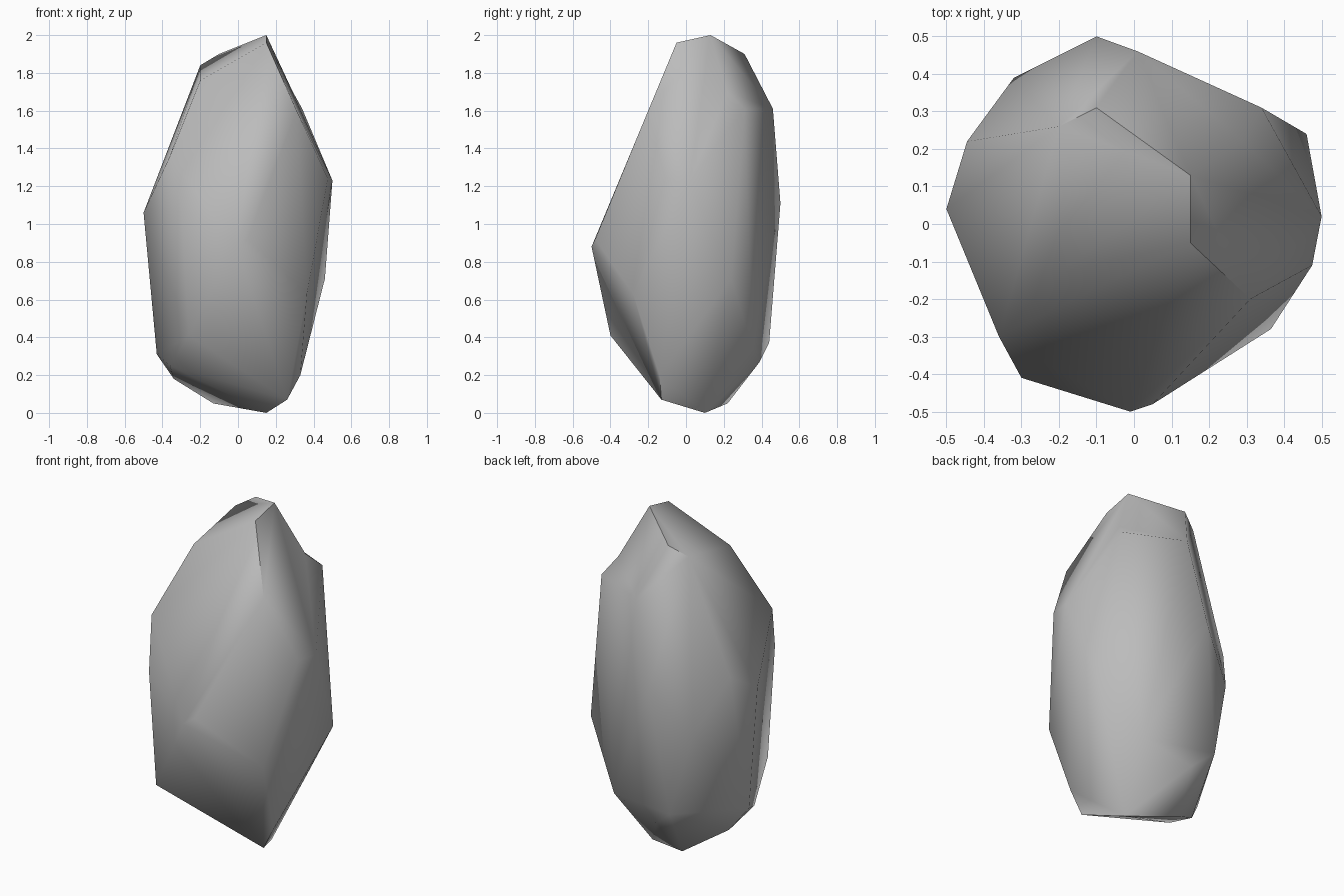
import bpy
import bmesh
import math
from mathutils import Vector

default_cube = bpy.data.objects.get("Cube")
if default_cube:
    bpy.data.objects.remove(default_cube, do_unlink=True)


def make_material(name, color):
    material = bpy.data.materials.new(name)
    material.use_nodes = True
    material.diffuse_color = color
    shader = next(n for n in material.node_tree.nodes if n.type == "BSDF_PRINCIPLED")
    shader.inputs["Base Color"].default_value = color
    shader.inputs["Roughness"].default_value = 1
    return material


def dent_ridge(bm, start, end, target):
    """Split the ridge nearest to start and end, and press its middle inwards."""
    def distance(edge):
        a, b = (v.co for v in edge.verts)
        return min((a - start).length + (b - end).length,
                   (b - start).length + (a - end).length)
    ridge = min(bm.edges, key=distance)
    split = bmesh.ops.subdivide_edges(bm, edges=[ridge], cuts=1)
    for item in split["geom_inner"]:
        if isinstance(item, bmesh.types.BMVert):
            item.co = target
    bmesh.ops.triangulate(bm, faces=list(bm.faces))


def chiselled_stone(name, corners, dent, material):
    """Wrap a tight skin round the corner points of a rough stone."""
    bm = bmesh.new()
    for corner in corners:
        bm.verts.new(corner)
    hull = bmesh.ops.convex_hull(bm, input=list(bm.verts), use_existing_faces=False)
    unused = {item for key in ("geom_interior", "geom_unused") for item in hull[key]
              if isinstance(item, bmesh.types.BMVert)}
    bmesh.ops.delete(bm, geom=list(unused), context="VERTS")
    dent_ridge(bm, *(Vector(point) for point in dent))
    bmesh.ops.recalc_face_normals(bm, faces=list(bm.faces))
    mesh = bpy.data.meshes.new(name)
    bm.to_mesh(mesh)
    bm.free()
    mesh.materials.append(material)
    stone = bpy.data.objects.new(name, mesh)
    bpy.context.collection.objects.link(stone)
    return stone


# Peak of the stone
crown = [(.15, .13, 2), (.15, -.05, 1.96), (-.1, .31, 1.9), (-.2, .26, 1.84),
         (-.2, -.13, 1.76)]
# Upper shoulders
shoulders = [(.34, .31, 1.61), (.31, -.2, 1.6), (.01, .46, 1.61), (-.36, -.3, 1.36)]
# Widest ring of corners
waist = [(.5, .02, 1.23), (.475, -.11, 1.24), (-.5, .04, 1.06), (-.445, .22, 1.17),
         (-.1, .5, 1.11), (-.3, -.41, 1.08), (-.01, -.5, .88), (.05, -.48, .92),
         (-.32, .39, .86), (.46, .24, .71), (.365, -.28, .63)]
# Tapered foot
foot = [(-.26, -.4, .41), (-.2, .44, .37), (.23, .35, .35), (-.43, .02, .31),
        (-.08, .39, .27), (-.36, -.13, .25), (.33, -.14, .2), (-.34, .08, .18),
        (.26, -.13, .07), (-.13, .22, .05), (.15, .1, 0)]

# Shallow hollow in the ridge between the peak and the rear shoulder
hollow = (crown[0], shoulders[0], (.29, .22, 1.7))

grey_stone = make_material("stone_grey", (.5, .5, .5, 1))
rock = chiselled_stone("rock", crown + shoulders + waist + foot, hollow, grey_stone)

# Soft facets, with only the hardest breaks left crisp
bpy.ops.object.select_all(action="DESELECT")
rock.select_set(True)
bpy.context.view_layer.objects.active = rock
bpy.ops.object.shade_smooth_by_angle(angle=math.radians(70))
